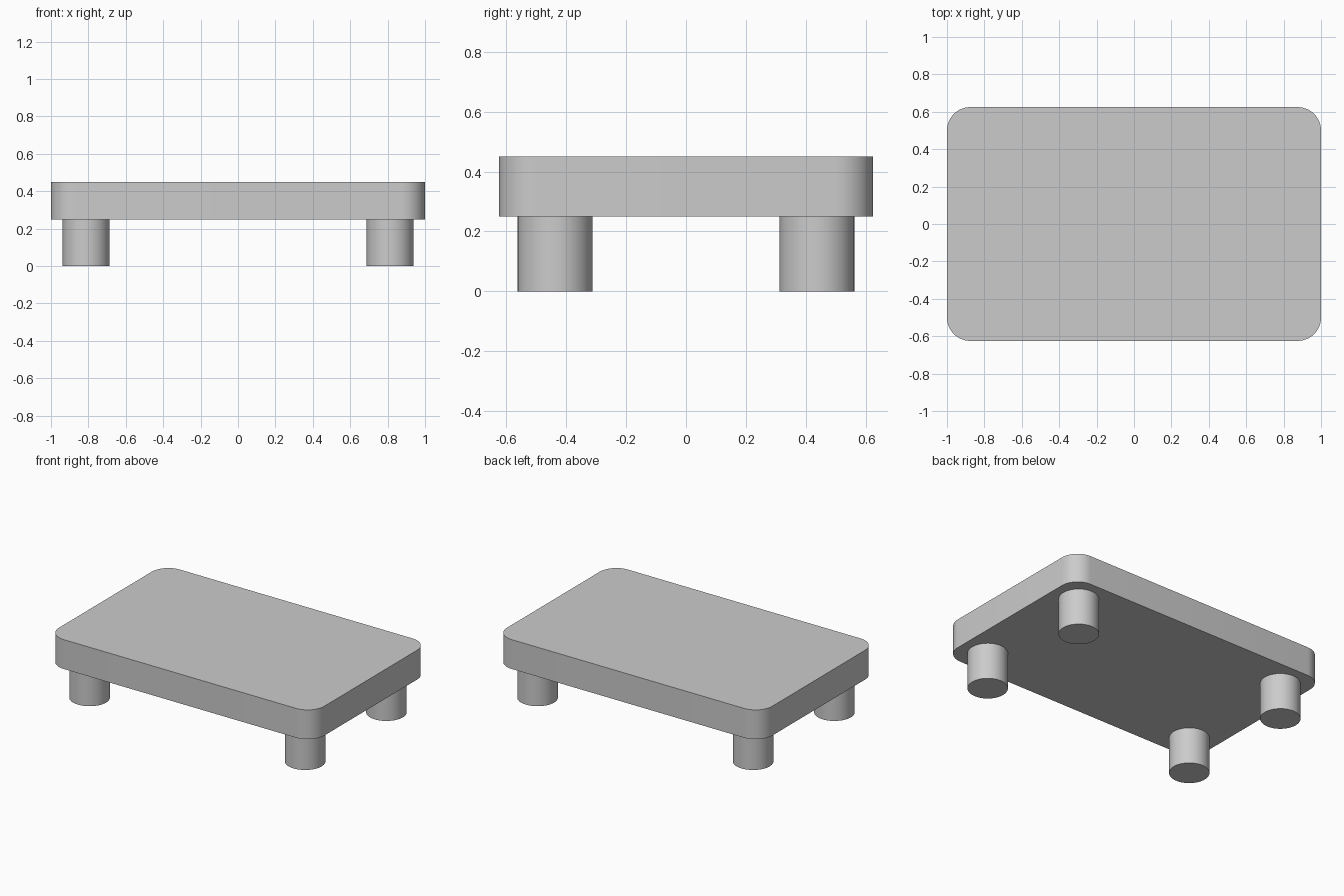
import bpy
import bmesh
import math

cube = bpy.data.objects.get("Cube")
if cube:
    bpy.data.objects.remove(cube, do_unlink=True)

# Plain grey finish shared by every part
grey = bpy.data.materials.new("plain_grey")
grey.use_nodes = True
colour = (0.6, 0.6, 0.6, 1)
grey.diffuse_color = colour
grey.node_tree.nodes["Principled BSDF"].inputs["Base Color"].default_value = colour

HALF_X, HALF_Y = 1.0, 0.625
LEG_HEIGHT, TOP_HEIGHT = 0.25, 0.45
RADIUS = 0.125
LEG_X, LEG_Y = 0.8125, 0.4375


def finish(obj):
    obj.data.materials.append(grey)
    bpy.ops.object.select_all(action='DESELECT')
    obj.select_set(True)
    bpy.context.view_layer.objects.active = obj
    bpy.ops.object.shade_smooth_by_angle(angle=math.radians(30))


# Slab with rounded vertical corners
mesh = bpy.data.meshes.new("table_top")
top = bpy.data.objects.new("table_top", mesh)
bpy.context.collection.objects.link(top)
bm = bmesh.new()
bmesh.ops.create_cube(bm, size=1)
bmesh.ops.scale(bm, verts=bm.verts, vec=(2 * HALF_X, 2 * HALF_Y, TOP_HEIGHT - LEG_HEIGHT))
upright = [e for e in bm.edges
           if abs(e.verts[0].co.z - e.verts[1].co.z) > 0.1]
bmesh.ops.bevel(bm, geom=upright, offset=RADIUS, segments=12, profile=0.5, affect='EDGES')
bm.to_mesh(mesh)
bm.free()
top.location.z = (TOP_HEIGHT + LEG_HEIGHT) / 2
finish(top)

# Four round legs
for end, sy in (("front", -1), ("back", 1)):
    for side, sx in (("right", -1), ("left", 1)):
        bpy.ops.mesh.primitive_cylinder_add(
            vertices=48, radius=RADIUS, depth=LEG_HEIGHT,
            location=(sx * LEG_X, sy * LEG_Y, LEG_HEIGHT / 2))
        leg = bpy.context.object
        leg.name = f"{end}_{side}_leg"
        finish(leg)
